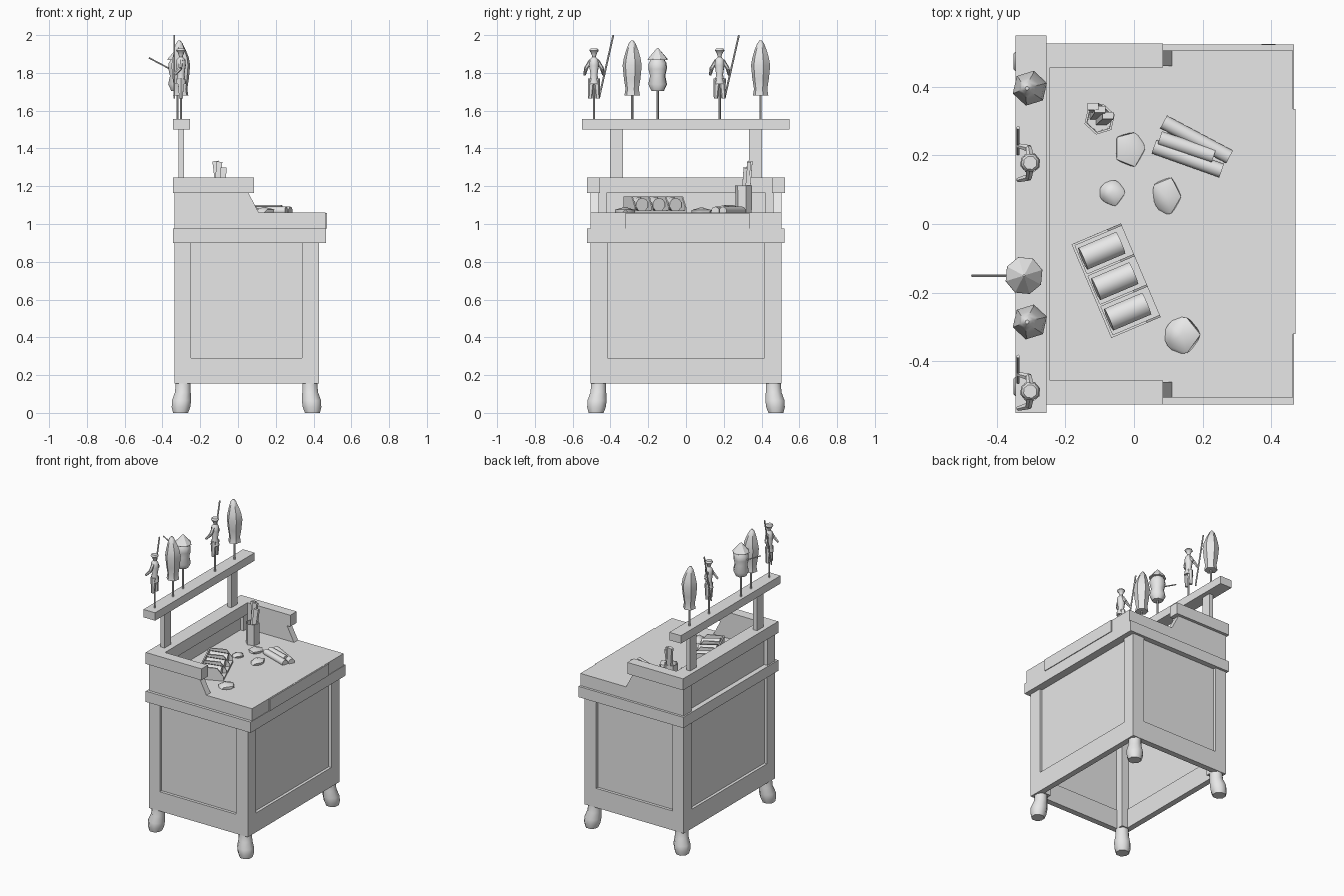
import bpy, bmesh, math, random
from mathutils import Vector, Matrix

random.seed(4)
cube = bpy.data.objects.get("Cube")
if cube:
    bpy.data.objects.remove(cube, do_unlink=True)

GREY = (0.8, 0.8, 0.8, 1)
mat = bpy.data.materials.new("plain_grey")
mat.use_nodes = True
mat.diffuse_color = GREY
mat.node_tree.nodes["Principled BSDF"].inputs["Base Color"].default_value = GREY


def finish(name, bm, smooth=False):
    bmesh.ops.recalc_face_normals(bm, faces=bm.faces)
    for f in bm.faces:
        f.smooth = smooth
    me = bpy.data.meshes.new(name)
    bm.to_mesh(me)
    bm.free()
    me.materials.append(mat)
    ob = bpy.data.objects.new(name, me)
    bpy.context.collection.objects.link(ob)
    if smooth:
        bpy.ops.object.select_all(action='DESELECT')
        ob.select_set(True)
        bpy.context.view_layer.objects.active = ob
        bpy.ops.object.shade_smooth_by_angle(angle=math.radians(50))
    return ob


def box(name, x, y, z, matrix=None):
    bm = bmesh.new()
    bmesh.ops.create_cube(bm, size=1)
    for v in bm.verts:
        v.co = Vector([(a[0] + a[1]) / 2 + c * (a[1] - a[0]) for a, c in zip((x, y, z), v.co)])
    if matrix:
        bm.transform(matrix)
    return finish(name, bm)


def prism(name, profile, y0, y1, matrix=None):
    """Extrude an xz profile along y."""
    bm = bmesh.new()
    face = bm.faces.new([bm.verts.new((x, y0, z)) for x, z in profile])
    ext = bmesh.ops.extrude_face_region(bm, geom=[face])["geom"]
    bmesh.ops.translate(bm, vec=(0, y1 - y0, 0), verts=[g for g in ext if isinstance(g, bmesh.types.BMVert)])
    if matrix:
        bm.transform(matrix)
    return finish(name, bm)


def loft(name, rings, sides, smooth=True, cap_top=True, turn=0.3):
    """Join circular rings given as (x, y, z, radius)."""
    bm = bmesh.new()
    loops = []
    for x, y, z, r in rings:
        loops.append([bm.verts.new((x + r * math.cos(turn + math.tau * i / sides),
                                    y + r * math.sin(turn + math.tau * i / sides), z)) for i in range(sides)])
    for a, b in zip(loops, loops[1:]):
        for i in range(sides):
            j = (i + 1) % sides
            bm.faces.new((a[i], a[j], b[j], b[i]))
    bm.faces.new(loops[0])
    if cap_top:
        bm.faces.new(loops[-1])
    return finish(name, bm, smooth)


def tube(name, p, q, r, r2=None, sides=6, smooth=False):
    p, q = Vector(p), Vector(q)
    bm = bmesh.new()
    bmesh.ops.create_cone(bm, cap_ends=True, segments=sides, radius1=r,
                          radius2=r if r2 is None else r2, depth=(q - p).length)
    bm.transform(Matrix.Translation((p + q) / 2) @ (q - p).to_track_quat('Z', 'Y').to_matrix().to_4x4())
    return finish(name, bm, smooth)


# Cabinet: hollow frame of posts, rails and recessed panels
for s, side in ((-1, "right"), (1, "left")):
    ys = sorted((s * 0.415, s * 0.505))
    for xs, end in (((-0.335, -0.25), "back"), ((0.34, 0.43), "front")):
        box(f"corner_post_{end}_{side}", xs, ys, (0.155, 0.9))
    box(f"side_rail_{side}", (-0.25, 0.34), sorted((s * 0.505, s * 0.465)), (0.155, 0.29))
    box(f"side_panel_{side}", (-0.26, 0.35), sorted((s * 0.485, s * 0.472)), (0.27, 0.9))
for end, x, d in (("back", -0.335, 1), ("front", 0.43, -1)):
    box(f"{end}_rail", sorted((x, x + 0.04 * d)), (-0.415, 0.415), (0.155, 0.29))
    box(f"{end}_panel", sorted((x + 0.02 * d, x + 0.033 * d)), (-0.425, 0.425), (0.27, 0.9))

# Curved feet, leaning out at the corners
for sx in (-1, 1):
    for sy in (-1, 1):
        cx, cy = 0.045 + sx * 0.335, sy * 0.462
        rings = [(cx + sx * o, cy + sy * o, z, r) for z, r, o in
                 ((0, 0.043, 0.014), (0.03, 0.053, 0.012), (0.065, 0.055, 0.009),
                  (0.11, 0.045, 0.002), (0.155, 0.043, 0))]
        loft("foot", rings, 8, turn=math.pi / 8)

# Moulding and desktop
box("moulding", (-0.345, 0.465), (-0.525, 0.522), (0.9, 0.975))
box("desktop", (-0.31, 0.462), (-0.505, 0.505), (0.975, 1.06))
box("front_edge_plate", (0.46, 0.47), (-0.32, 0.335), (0.975, 1.058))

# Raised walls and their cap
box("back_wall", (-0.31, -0.275), (-0.45, 0.45), (1.06, 1.165))
for s, side in ((-1, "right"), (1, "left")):
    prism(f"side_wall_{side}", [(-0.335, 1.06), (0.11, 1.06), (0.055, 1.165), (-0.335, 1.165)],
          s * 0.46, s * 0.505)
    box(f"wall_post_{side}", (-0.335, -0.25), sorted((s * 0.42, s * 0.505)), (0.975, 1.165))
    box(f"side_cap_{side}", (-0.245, 0.085), sorted((s * 0.455, s * 0.525)), (1.165, 1.245))
    box(f"beam_post_{side}", (-0.315, -0.285), sorted((s * 0.333, s * 0.403)), (1.245, 1.5))
box("back_cap", (-0.345, -0.245), (-0.525, 0.525), (1.165, 1.245))
box("display_beam", (-0.345, -0.255), (-0.55, 0.548), (1.5, 1.555))


# Stick figures along the beam
def stick(x, y, top):
    tube("figure_stick", (x, y, 1.55), (x, y, top), 0.006)


def hooded_figure(x, y):
    stick(x, y, 1.7)
    loft("hooded_figure", [(x + o, y, z, r) for z, r, o in
         ((1.68, 0.042, 0), (1.715, 0.036, 0), (1.77, 0.045, 0), (1.84, 0.052, 0),
          (1.88, 0.045, 0), (1.92, 0.033, -0.004), (1.955, 0.019, -0.008), (1.972, 0.006, -0.008))], 6)


def hat_figure(x, y):
    stick(x, y, 1.73)
    loft("hat_figure_body", [(x, y, z, r) for z, r in
         ((1.705, 0.035), (1.74, 0.052), (1.785, 0.042), (1.82, 0.051), (1.85, 0.05), (1.875, 0.035))], 8)
    loft("cone_hat", [(x, y, 1.868, 0.056), (x, y, 1.875, 0.054), (x, y, 1.932, 0.003)], 8, False)
    tube("hat_figure_spear", (x, y, 1.80), (-0.472, y, 1.88), 0.004)


def spear_figure(x, y):
    stick(x, y, 1.72)
    loft("spear_figure_torso", [(x, y, z, r) for z, r in
         ((1.74, 0.03), (1.79, 0.019), (1.84, 0.027), (1.87, 0.024), (1.885, 0.01), (1.895, 0.013),
          (1.91, 0.019), (1.918, 0.027), (1.928, 0.02))], 8)
    for s in (-1, 1):
        tube("spear_figure_leg", (x, y + s * 0.013, 1.77), (x, y + s * 0.02, 1.665), 0.02, 0.011)
        elbow = (x - 0.004, y + s * 0.042, 1.825)
        tube("spear_figure_upper_arm", (x, y + s * 0.016, 1.865), elbow, 0.012, 0.01)
        tube("spear_figure_forearm", elbow, (-0.337, y + s * 0.05, 1.79), 0.011, 0.007)
    tube("spear", (-0.337, y + 0.026, 1.665), (-0.337, y + 0.102, 2.0), 0.005)


for y in (-0.285, 0.395):
    hooded_figure(-0.303, y)
for y in (-0.487, 0.178):
    spear_figure(-0.302, y)
hat_figure(-0.32, -0.15)

# Open cup with flat sticks
cx, cy = -0.1, 0.305
loft("cup", [(cx, cy, z, r) for z, r in ((1.06, 0.044), (1.205, 0.046), (1.205, 0.039), (1.08, 0.037))], 6, False)
for dx, dy, tilt, top in ((-0.012, 0.008, 0.05, 0.26), (0.012, 0.016, -0.12, 0.265), (0.004, -0.008, 0.09, 0.23)):
    m = Matrix.Translation((cx + dx, cy + dy, 1.07)) @ Matrix.Rotation(tilt, 4, 'Y') @ Matrix.Rotation(-0.08, 4, 'X')
    box("flat_stick", (-0.016, 0.016), (-0.01, 0.01), (0, top), m)

# Rolled sheets
for p, q in (((0.086, 0.297, 1.07), (0.278, 0.195, 1.07)),
             ((0.058, 0.225, 1.07), (0.255, 0.155, 1.07)),
             ((0.075, 0.25, 1.078), (0.232, 0.198, 1.078))):
    tube("rolled_sheet", p, q, 0.022, sides=10, smooth=True)

# Crumpled lumps sunk into the desktop
for x, y, rx, ry, h in ((-0.012, 0.22, 0.05, 0.058, 0.028), (-0.065, 0.09, 0.042, 0.042, 0.025),
                        (0.095, 0.08, 0.047, 0.06, 0.03), (0.138, -0.322, 0.058, 0.062, 0.035)):
    bm = bmesh.new()
    bmesh.ops.create_icosphere(bm, subdivisions=1, radius=1)
    for v in bm.verts:
        k = random.uniform(0.88, 1.1)
        v.co = Vector((x + v.co.x * rx * k, y + v.co.y * ry * k, 1.06 + v.co.z * h * k))
    finish("crumpled_lump", bm, True)

# Slanted rack holding three rolls
rack = Matrix.Translation((-0.052, -0.165, 1.06)) @ Matrix.Rotation(math.radians(23), 4, 'Z')
box("rack_base", (-0.078, 0.078), (-0.148, 0.148), (0, 0.012), rack)
box("rack_back", (-0.078, -0.07), (-0.148, 0.148), (0, 0.085), rack)
for i in range(4):
    y = -0.148 + i * 0.0963
    prism("rack_divider", [(-0.078, 0), (0.078, 0), (0.078, 0.03), (0.035, 0.085), (-0.078, 0.085)],
          y, y + 0.007, rack)
for i in range(3):
    y = -0.096 + i * 0.0963
    tube("rack_roll", rack @ Vector((-0.064, y, 0.052)), rack @ Vector((0.055, y, 0.042)), 0.036, sides=10, smooth=True)
